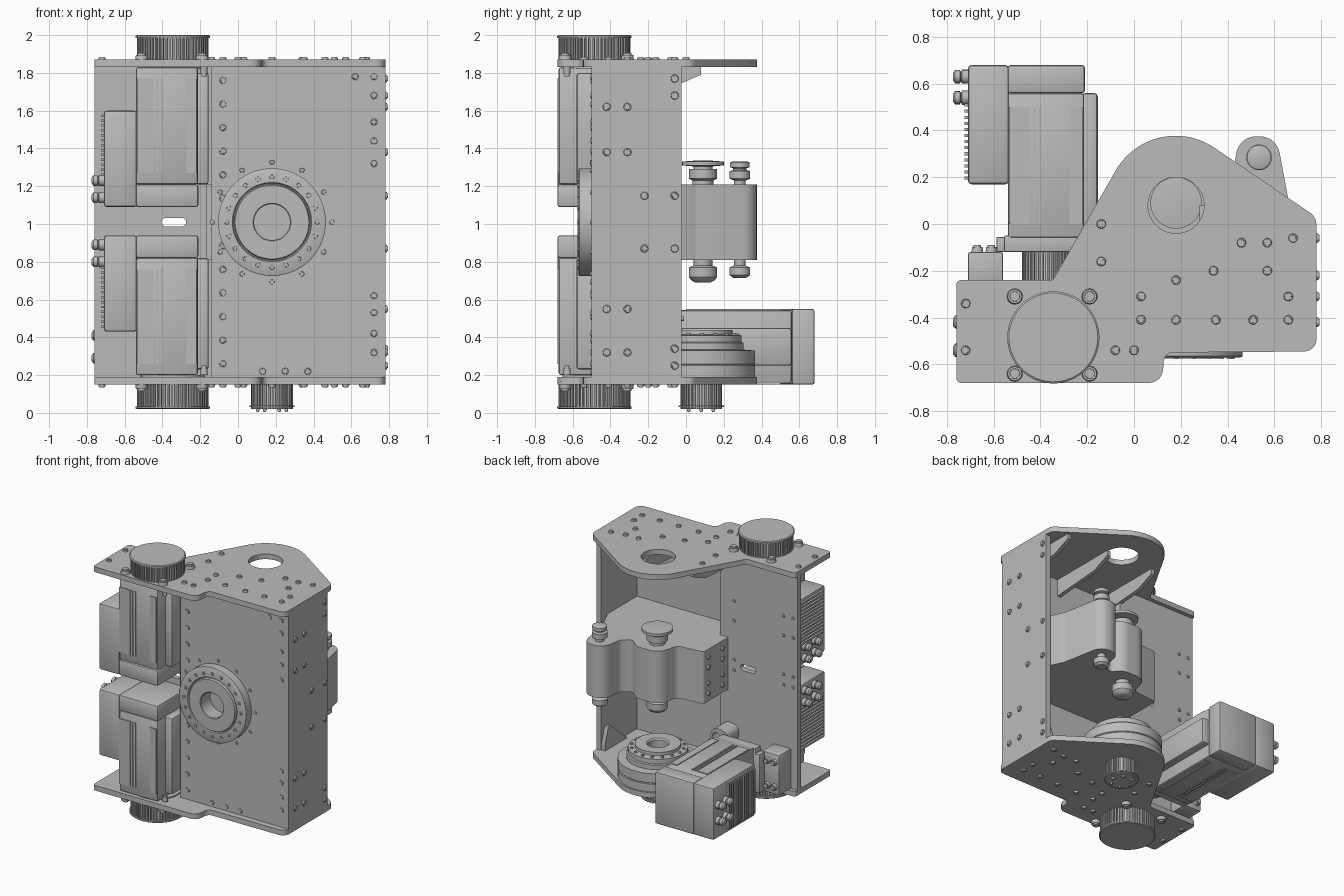
import bpy, bmesh, math
from mathutils import Matrix, Vector

if "Cube" in bpy.data.objects:
    bpy.data.objects.remove(bpy.data.objects["Cube"])

grey = bpy.data.materials.new("machined grey")
grey.use_nodes = True
grey.diffuse_color = (0.5, 0.5, 0.5, 1)
grey.node_tree.nodes["Principled BSDF"].inputs["Base Color"].default_value = (0.5, 0.5, 0.5, 1)

UP = Matrix()
DOWN = Matrix.Rotation(math.pi, 4, 'X')
FRONT = Matrix.Rotation(math.pi / 2, 4, 'X')
BACK = Matrix.Rotation(-math.pi / 2, 4, 'X')
RIGHT = Matrix.Rotation(math.pi / 2, 4, 'Y')
LEFT = Matrix.Rotation(-math.pi / 2, 4, 'Y')


def shade(ob):
    bpy.ops.object.select_all(action='DESELECT')
    ob.select_set(True)
    bpy.context.view_layer.objects.active = ob
    bpy.ops.object.shade_smooth_by_angle(angle=math.radians(30))


def finish(name, bm, matrix=UP):
    bmesh.ops.recalc_face_normals(bm, faces=bm.faces)
    mesh = bpy.data.meshes.new(name)
    bm.to_mesh(mesh)
    bm.free()
    mesh.transform(matrix)
    mesh.materials.append(grey)
    ob = bpy.data.objects.new(name, mesh)
    bpy.context.collection.objects.link(ob)
    shade(ob)
    return ob


def boxes(name, spans, bevel=0.0, matrix=UP):
    """Boxes given as (x0, x1, y0, y1, z0, z1), gathered in one object."""
    bm = bmesh.new()
    for x0, x1, y0, y1, z0, z1 in spans:
        m = Matrix.Translation(((x0 + x1) / 2, (y0 + y1) / 2, (z0 + z1) / 2))
        bmesh.ops.create_cube(bm, size=1, matrix=m @ Matrix.Diagonal((x1 - x0, y1 - y0, z1 - z0, 1)))
    if bevel:
        bmesh.ops.bevel(bm, geom=bm.edges[:], offset=bevel, segments=2, affect='EDGES', profile=0.5)
    return finish(name, bm, matrix)


def turned(name, profile, centre, axis=UP, closed=False, n=48):
    """Lathe a list of (radius, height); closed joins the last ring to the first."""
    bm = bmesh.new()
    rings = [[bm.verts.new((r * math.cos(math.tau * i / n), r * math.sin(math.tau * i / n), h))
              for i in range(n)] for r, h in profile]
    for a, b in zip(rings, rings[1:] + ([rings[0]] if closed else [])):
        for i in range(n):
            j = (i + 1) % n
            bm.faces.new((a[i], a[j], b[j], b[i]))
    if not closed:
        bm.faces.new(rings[0])
        bm.faces.new(rings[-1])
    return finish(name, bm, Matrix.Translation(centre) @ axis)


def fillet(corners):
    """Round each (x, y, radius) corner of a polygon."""
    out = []
    for i, (x, y, r) in enumerate(corners):
        p = Vector((x, y))
        a = (Vector(corners[i - 1][:2]) - p).normalized()
        b = (Vector(corners[(i + 1) % len(corners)][:2]) - p).normalized()
        if not r:
            out.append(p)
            continue
        half = a.angle(b) / 2
        c = p + (a + b).normalized() * r / math.sin(half)
        start, end = p + a * r / math.tan(half) - c, p + b * r / math.tan(half) - c
        steps = max(4, int(r * 80))
        sweep = start.angle_signed(end)
        for k in range(steps + 1):
            out.append(c + Matrix.Rotation(-sweep * k / steps, 2) @ start)
    return out


def extrude(name, points, z0, z1, matrix=UP):
    bm = bmesh.new()
    face = bm.faces.new([bm.verts.new((p[0], p[1], z0)) for p in points])
    res = bmesh.ops.extrude_face_region(bm, geom=[face])
    bmesh.ops.translate(bm, vec=(0, 0, z1 - z0),
                        verts=[v for v in res["geom"] if isinstance(v, bmesh.types.BMVert)])
    return finish(name, bm, matrix)


def cut(ob, cutter):
    mod = ob.modifiers.new("cut", 'BOOLEAN')
    mod.operation, mod.object, mod.solver = 'DIFFERENCE', cutter, 'EXACT'
    bpy.context.view_layer.objects.active = ob
    bpy.ops.object.modifier_apply(modifier=mod.name)
    bpy.data.objects.remove(cutter)
    shade(ob)


def bolts(name, places, axis, r=0.018, h=0.014):
    bm = bmesh.new()
    for p in places:
        m = Matrix.Translation(p) @ axis
        for rad, top in ((r, h * 0.7), (r * 0.7, h)):
            bmesh.ops.create_cone(bm, cap_ends=True, segments=12, radius1=rad, radius2=rad * 0.9,
                                  depth=top, matrix=m @ Matrix.Translation((0, 0, top / 2)))
    return finish(name, bm)


def circle(cx, cz, r, n):
    return [(cx + r * math.cos(math.tau * i / n), cz + r * math.sin(math.tau * i / n)) for i in range(n)]


def toothed(name, centre, r, z0, z1, teeth, axis=UP):
    pts = []
    for i in range(teeth):
        for f, rad in ((0, r), (0.5, r), (0.55, r * 0.92), (0.95, r * 0.92)):
            t = math.tau * (i + f) / teeth
            pts.append((rad * math.cos(t), rad * math.sin(t)))
    return extrude(name, pts, z0, z1, Matrix.Translation(centre) @ axis)


# End plates
outline = fillet([(-.76, -.68, .02), (.12, -.68, .06), (.13, -.55, .04), (.78, -.545, .05),
                  (.78, .03, .06), (.08, .505, .295), (-.347, -.24, .02), (-.76, -.24, .02)])
top_plate = extrude("top_plate", outline, 1.83, 1.87)
cut(top_plate, turned("cutter", [(.12, 0), (.12, .2)], (.18, .08, 1.75)))
extrude("bottom_plate", outline, .15, .19)

# Walls: side, stepped front wall and rear mounting wall
boxes("side_panel", [(.74, .78, -.5, -.025, .19, 1.83)])
front_panel = boxes("front_panel", [(-.14, .74, -.5, -.46, .19, 1.83)])
cut(front_panel, turned("cutter", [(.095, 0), (.095, .2)], (.18, -.4, 1.01), FRONT))
boxes("step_panel", [(-.14, -.10, -.46, -.28, .19, 1.83)])
back_panel = boxes("motor_wall", [(-.76, -.10, -.31, -.27, .19, 1.83)])
slot = fillet([(-.405, -1.033, .022), (-.275, -1.033, .022), (-.275, -.987, .022), (-.405, -.987, .022)])
cut(back_panel, extrude("cutter", slot, -.4, -.2, BACK))

# Corner gussets
to_side = Matrix(((0, 0, 1, 0), (1, 0, 0, 0), (0, 1, 0, 0), (0, 0, 0, 1)))
for x in (-.12, .28, .64):
    extrude("top_gusset", [(-.46, 1.83), (.08, 1.83), (.08, 1.79), (-.06, 1.73), (-.46, 1.7)], x, x + .03, to_side)
extrude("bottom_gusset", [(-.3, .19), (-.03, .19), (-.03, .24), (-.07, .36), (-.1, .36)], .71, .74, to_side)

# Front ring flange
c = (.18, -.5, 1.01)
turned("front_flange", [(.285, 0), (.285, .065), (.275, .07), (.21, .07),
                        (.205, .06), (.2, .06), (.195, .075), (.1, .075), (.095, .07), (.095, 0)],
       c, FRONT, closed=True, n=64)
turned("flange_bore", [(.095, -.3), (.02, -.3), (.02, -.29), (.095, -.29)], c, FRONT, closed=True)
bolts("flange_bolts", [(x, -.568, z) for x, z in circle(.18, 1.01, .24, 20)], FRONT, .013, .01)
bolts("flange_rim_bolts", [(x, -.5, z) for x, z in circle(.18, 1.01, .317, 12)], FRONT, .013, .008)

# Bearing block in the middle, with two rollers
block = fillet([(-.17, -.46, 0), (-.17, .03, .02), (.04, .05, .04), (.08, .22, .1), (.28, .22, .1),
                (.35, .14, .04), (.42, .2, .05), (.45, .375, .085), (.61, .375, .085), (.67, .05, .05),
                (.74, -.1, 0), (.74, -.46, 0)])
extrude("bearing_block", block, .81, 1.21)
bolts("block_bolts", [(-.17, y, z) for y in (-.2, -.03) for z in (.87, .95, 1.07, 1.15)], LEFT)
turned("large_roller_top", [(.055, 1.2), (.055, 1.23), (.075, 1.24), (.075, 1.29), (.05, 1.29), (.05, 1.305),
                            (.11, 1.31), (.11, 1.33), (.05, 1.335)], (.18, .09, 0))
turned("large_roller_foot", [(.04, .69), (.06, .7), (.075, .72), (.075, .77), (.05, .78), (.05, .82)], (.18, .09, 0))
turned("small_roller_top", [(.03, 1.2), (.03, 1.23), (.055, 1.24), (.055, 1.28), (.035, 1.285), (.035, 1.295),
                            (.052, 1.3), (.052, 1.325), (.04, 1.33)], (.535, .285, 0))
turned("small_roller_foot", [(.035, .715), (.055, .73), (.055, .77), (.03, .78), (.03, .82)], (.535, .285, 0))

# Stacked output drive on the bottom plate
turned("output_drive", [(.28, .19), (.28, .25), (.275, .255), (.28, .26), (.28, .33), (.22, .335), (.22, .37),
                        (.21, .375), (.21, .41), (.16, .415), (.16, .44), (.08, .44), (.07, .43), (.07, .19)],
       (.18, .085, 0), closed=True, n=64)
bolts("drive_bolts", [(x, y, .41) for x, y in circle(.18, .085, .185, 16)], UP, .013, .012)
toothed("output_pulley", (.18, .08, 0), .11, .02, .15, 32)
turned("output_pulley_rim", [(.12, .03), (.12, .04), (.05, .04), (.05, .03)], (.18, .08, 0), closed=True)
bolts("pulley_screws", [(x, y, .02) for x, y in circle(.18, .08, .075, 6)], DOWN, .01, .015)

# Large drive pulleys above and below
for label, z, axis in (("top", 1.87, UP), ("bottom", .15, DOWN)):
    at = (-.345, -.485, z)
    toothed(label + "_pulley", at, .19, 0, .115, 56, axis)
    turned(label + "_pulley_lid", [(.197, .115), (.197, .125), (.19, .13)], at, axis, n=64)
    turned(label + "_pulley_hub", [(.17, -.05), (.17, .01)], at, axis)


def motor(label, matrix):
    """Motor with its shaft along local z, flange at 0, electronics box on -x."""
    boxes(label + "_motor_body", [(-.195, .132, -.194, .194, 0, .62)], .012, matrix)
    boxes(label + "_motor_end_cap", [(-.195, .135, -.2, .2, .62, .74)], .012, matrix)
    ribs = [(x0, x1, -.2, .2, .06, .56) for x0, x1 in ((-.19, -.1), (-.088, -.076), (-.064, -.052), (.07, .125))]
    boxes(label + "_motor_ribs", ribs, 0, matrix)
    boxes(label + "_motor_side_duct", [(.12, .19, -.1, .1, .03, .62)], .015, matrix)
    boxes(label + "_motor_box", [(-.365, -.19, -.2, .2, .23, .74)], .015, matrix)
    fins = [(-.38, -.36, -.17, .17, .25 + .026 * i, .263 + .026 * i) for i in range(13)]
    boxes(label + "_motor_box_fins", fins, 0, matrix)
    for w in (.60, .69):
        for v in (-.06, .06):
            turned(label + "_connector", [(.03, 0), (.03, .025), (.02, .03), (.028, .035), (.028, .055), (.015, .065)],
                   (0, 0, 0), matrix @ Matrix.Translation((-.365, v, w)) @ LEFT, n=16)
    bolts(label + "_flange_bolts", [(x, y, 0) for x in (-.165, .165) for y in (-.15, .15)],
          UP, .02, .05).data.transform(matrix)


motor("lower", Matrix.Translation((-.345, -.48, .2)))
motor("upper", Matrix.Translation((-.345, -.48, 1.83)) @ DOWN)
motor("rear", Matrix.Translation((-.345, -.06, .35)) @ BACK)

# Rear motor mount, belt pulley and tensioner
boxes("rear_motor_bracket", [(-.555, -.23, -.12, -.05, .17, .54), (-.588, -.55, -.12, -.055, .2, .5)], .006)
toothed("rear_motor_pulley", (-.38, -.27, .35), .1, 0, .17, 32, BACK)
boxes("rear_mount_block", [(-.71, -.56, -.27, -.12, .19, .5)], .01)
bolts("rear_mount_bolts", [(x, -.12, z) for x in (-.67, -.61) for z in (.25, .44)], BACK, .025, .03)
arm = fillet([(-.27, -.55, .05), (-.13, -.57, .06), (-.1, -.4, .06), (-.25, -.43, .04)])
tensioner = extrude("tensioner_arm", arm, -.27, -.13, BACK)
cut(tensioner, turned("cutter", [(.03, 0), (.03, .3)], (-.165, -.3, .5), BACK))

# Fasteners on plates and walls
deck = [(.46, -.08), (.57, -.08), (.68, -.06), (.34, -.2), (.57, -.2), (.18, -.24), (.03, -.31), (.66, -.31),
        (-.14, 0), (-.14, -.16), (-.72, -.34), (-.72, -.54), (-.08, -.54), (0, -.54)]
deck += [(x, -.41) for x in (.03, .18, .35, .51, .66)]
bolts("top_bolts", [(x, y, 1.87) for x, y in deck], UP, .02, .015)
bolts("bottom_bolts", [(x, y, .15) for x, y in deck], DOWN, .02, .015)
corners = [(x, y) for x in (-.51, -.19) for y in (-.31, -.64)]
bolts("top_motor_bolts", [(x, y, 1.87) for x, y in corners], UP, .034, .035)
bolts("bottom_motor_bolts", [(x, y, .15) for x, y in corners], DOWN, .034, .035)
side = [(y, z) for y in (-.42, -.31) for z in (.32, .55, 1.38, 1.62)]
side += [(y, z) for y in (-.22, -.06) for z in (.87, 1.15)] + [(-.06, z) for z in (.25, .34, 1.68, 1.77)]
bolts("side_bolts", [(.78, y, z) for y, z in side], RIGHT, .021, .013)
face = [(.72, z) for z in (.32, .42, .53, .62, 1.32, 1.44, 1.54, 1.68, 1.78)] + [(.62, 1.78)]
face += [(-.08, .26 + .125 * i) for i in range(13)] + [(x, .22) for x in (.13, .25, .37)]
bolts("front_bolts", [(x, -.5, z) for x, z in face], FRONT, .018, .006)
bolts("wall_bolts", [(x, -.27, z) for x in (-.72, -.64, -.22) for z in (.97, 1.05, 1.35, 1.5)], BACK, .013, .008)
